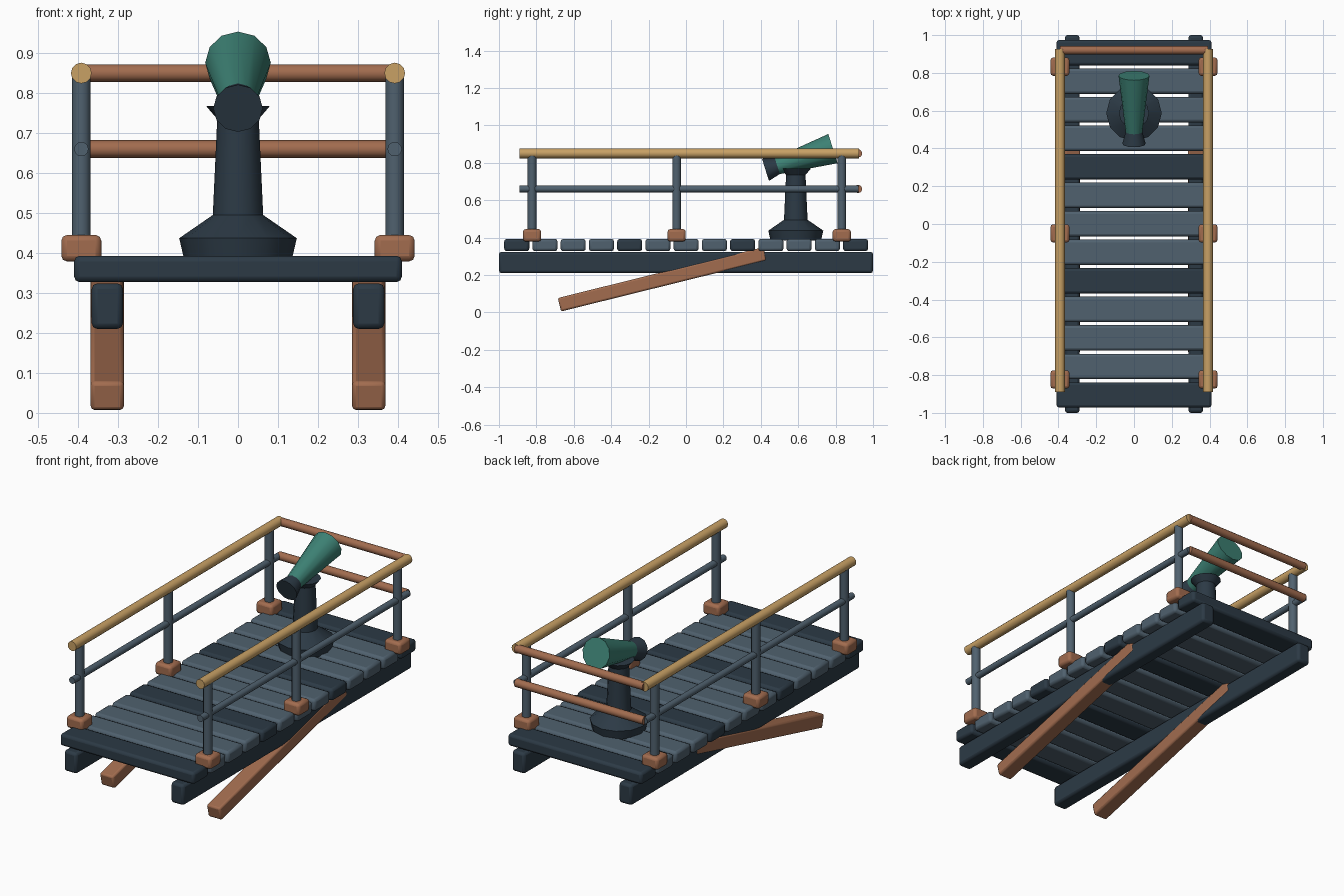
import bpy
import math
from mathutils import Vector

default = bpy.data.objects.get("Cube")
if default:
    bpy.data.objects.remove(default, do_unlink=True)


def make_material(name, rgb):
    m = bpy.data.materials.new(name)
    m.use_nodes = True
    m.diffuse_color = (*rgb, 1)
    m.node_tree.nodes["Principled BSDF"].inputs["Base Color"].default_value = (*rgb, 1)
    return m


DARK = make_material("dark slate", (0.025, 0.042, 0.06))
SLATE = make_material("slate grey", (0.08, 0.12, 0.158))
BROWN = make_material("copper brown", (0.36, 0.15, 0.078))
TAN = make_material("pale wood", (0.58, 0.355, 0.13))
GREEN = make_material("sea green", (0.046, 0.22, 0.175))


def finish(obj, name, mat):
    obj.name = name
    obj.data.materials.append(mat)
    bpy.ops.object.shade_smooth_by_angle(angle=math.radians(35))
    return obj


def box(name, centre, size, mat, bevel=0.012, tilt=0):
    bpy.ops.mesh.primitive_cube_add(size=1, location=centre)
    obj = bpy.context.object
    obj.scale = size
    bpy.ops.object.transform_apply(location=False, rotation=False, scale=True)
    obj.rotation_euler.x = tilt
    mod = obj.modifiers.new("soft edges", "BEVEL")
    mod.width = bevel
    mod.segments = 2
    return finish(obj, name, mat)


def rod(name, start, end, r1, mat, r2=None, sides=12):
    a, b = Vector(start), Vector(end)
    bpy.ops.mesh.primitive_cone_add(vertices=sides, radius1=r1, radius2=r2 or r1,
                                    depth=(b - a).length, location=(a + b) / 2)
    obj = bpy.context.object
    obj.rotation_euler = Vector((0, 0, 1)).rotation_difference(b - a).to_euler()
    return finish(obj, name, mat)


def lathe(name, centre, profile, mat, sides=12):
    """Revolve (radius, height) points into a capped solid."""
    verts = [(r * math.cos(2 * math.pi * i / sides), r * math.sin(2 * math.pi * i / sides), z)
             for r, z in profile for i in range(sides)]
    faces = [(k * sides + i, k * sides + (i + 1) % sides,
              (k + 1) * sides + (i + 1) % sides, (k + 1) * sides + i)
             for k in range(len(profile) - 1) for i in range(sides)]
    faces += [tuple(reversed(range(sides))), tuple(range(len(verts) - sides, len(verts)))]
    mesh = bpy.data.meshes.new(name)
    mesh.from_pydata(verts, [], faces)
    obj = bpy.data.objects.new(name, mesh)
    bpy.context.collection.objects.link(obj)
    bpy.ops.object.select_all(action="DESELECT")
    obj.select_set(True)
    bpy.context.view_layer.objects.active = obj
    obj.location = centre
    return finish(obj, name, mat)


# Deck planks, every fourth one dark
for i in range(13):
    box(f"deck_plank_{i + 1}", (0, -0.905 + i * 0.151, 0.36), (0.82, 0.134, 0.066),
        DARK if i % 4 == 0 else SLATE, 0.014)

RAIL_X, RAIL_Z, MID_Z, BACK_Y = 0.392, 0.85, 0.66, 0.92
BRACE_TILT = math.radians(13.9)

for side, s in (("left", 1), ("right", -1)):
    # Long beam and the sloping brace set into it
    box(f"{side}_beam", (s * 0.327, 0, 0.267), (0.078, 2, 0.114), DARK, 0.014)
    box(f"{side}_brace", (s * 0.327, -0.127, 0.177), (0.083, 1.133, 0.074), BROWN, 0.01, BRACE_TILT)

    # Railing posts in their sockets
    for place, y in (("front", -0.823), ("middle", -0.05), ("back", 0.833)):
        box(f"{side}_{place}_socket", (s * RAIL_X, y, 0.412), (0.1, 0.097, 0.066), BROWN, 0.014)
        rod(f"{side}_{place}_post", (s * RAIL_X, y, 0.4), (s * RAIL_X, y, RAIL_Z), 0.0235, SLATE)

    # Handrail and middle rail
    rod(f"{side}_handrail", (s * RAIL_X, -0.89, RAIL_Z), (s * RAIL_X, 0.926, RAIL_Z), 0.026, TAN)
    rod(f"{side}_middle_rail", (s * RAIL_X, -0.89, MID_Z), (s * RAIL_X, 0.922, MID_Z), 0.018, SLATE)

# Cross rails at the back
for name, z in (("back_upper_rail", RAIL_Z), ("back_lower_rail", MID_Z)):
    rod(name, (-RAIL_X, BACK_Y, z), (RAIL_X, BACK_Y, z), 0.022, BROWN)

# Pedestal with a flared foot and head
lathe("pedestal", (0, 0.587, 0),
      [(0.135, 0.385), (0.147, 0.437), (0.063, 0.495), (0.052, 0.735), (0.08, 0.768)], DARK)

# Viewing scope, tilted up towards the back
eye = Vector((0, 0.425, 0.762))
axis = Vector((0, math.cos(math.radians(17.5)), math.sin(math.radians(17.5))))
rod("scope_eyepiece", eye, eye + axis * 0.075, 0.062, DARK, 0.042)
rod("scope_barrel", eye + axis * 0.055, eye + axis * 0.378, 0.043, GREEN, 0.082)
